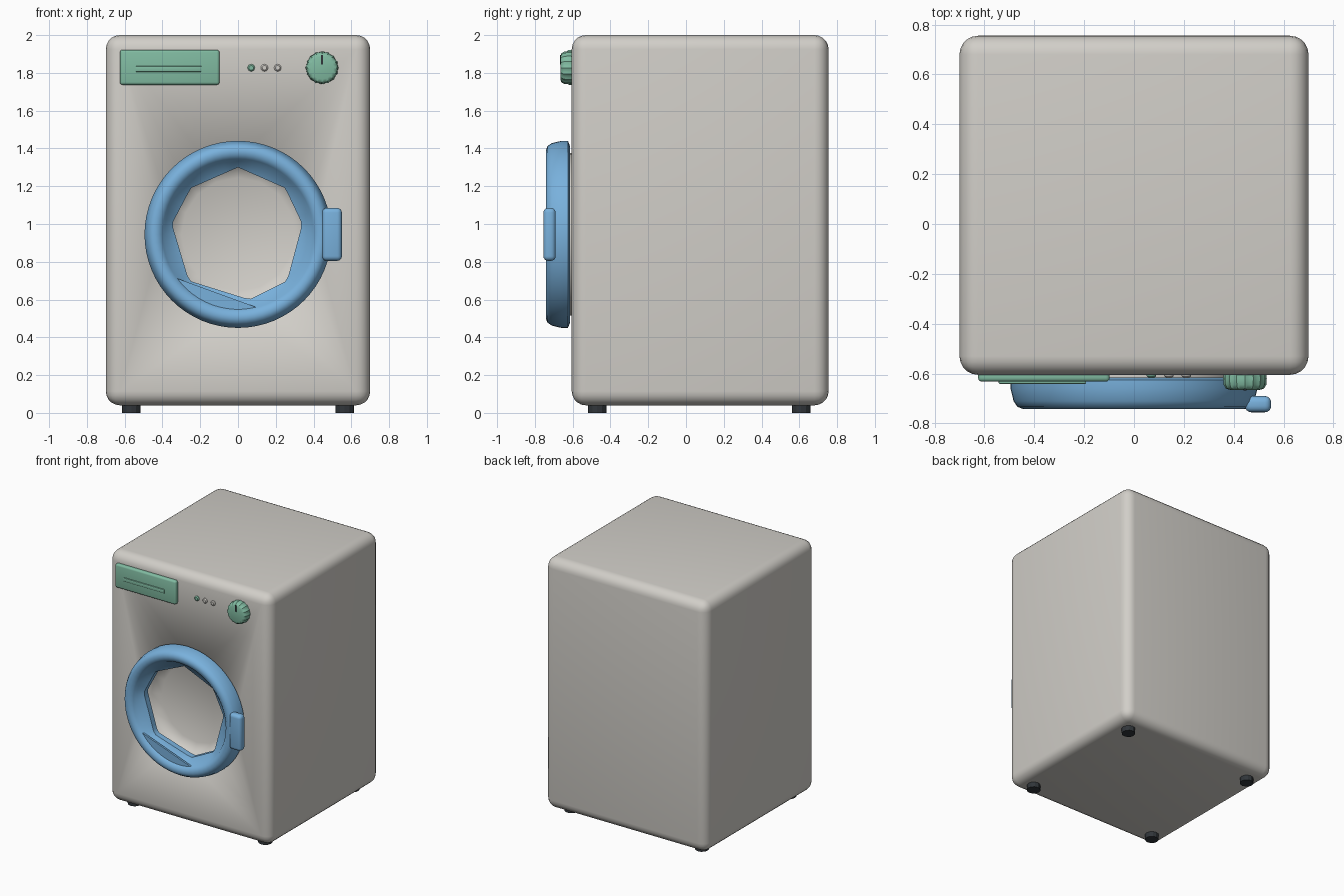
import bpy, bmesh, math
from mathutils import Vector

if "Cube" in bpy.data.objects:
    bpy.data.objects.remove(bpy.data.objects["Cube"], do_unlink=True)


def material(name, rgb):
    m = bpy.data.materials.new(name)
    m.use_nodes = True
    m.diffuse_color = (*rgb, 1)
    bsdf = m.node_tree.nodes["Principled BSDF"]
    bsdf.inputs["Base Color"].default_value = (*rgb, 1)
    bsdf.inputs["Roughness"].default_value = 0.6
    return m


GREY = material("warm grey", (0.64, 0.62, 0.58))
BLUE = material("sky blue", (0.19, 0.44, 0.72))
GREEN = material("sage green", (0.22, 0.50, 0.36))
DARK = material("charcoal", (0.03, 0.036, 0.042))


def finish(name, bm, mat, angle=40):
    bmesh.ops.recalc_face_normals(bm, faces=bm.faces)
    mesh = bpy.data.meshes.new(name)
    bm.to_mesh(mesh)
    bm.free()
    mesh.materials.append(mat)
    ob = bpy.data.objects.new(name, mesh)
    bpy.context.collection.objects.link(ob)
    bpy.ops.object.select_all(action='DESELECT')
    ob.select_set(True)
    bpy.context.view_layer.objects.active = ob
    if angle is None:
        bpy.ops.object.shade_smooth()
    else:
        bpy.ops.object.shade_smooth_by_angle(angle=math.radians(angle))
    return ob


def box_mesh(lo, hi, bevel, segments):
    """Rounded box between two corners."""
    bm = bmesh.new()
    bmesh.ops.create_cube(bm, size=1)
    lo, hi = Vector(lo), Vector(hi)
    for v in bm.verts:
        v.co = (lo + hi) / 2 + v.co * (hi - lo)
    if bevel:
        bmesh.ops.bevel(bm, geom=bm.edges[:], offset=bevel, segments=segments,
                        profile=0.5, affect='EDGES')
    return bm


def box(name, lo, hi, mat, bevel=0.0, segments=2):
    return finish(name, box_mesh(lo, hi, bevel, segments), mat)


def lathe(name, profile, centre, mat, sides, shape=None, closed=False):
    """Turn (radius, y) points about a front-to-back axis at centre (x, z)."""
    bm = bmesh.new()
    rings = []
    for k, (r, y) in enumerate(profile):
        ring = []
        for i in range(sides):
            a = math.tau * i / sides
            rad = shape(k, a, r) if shape else r
            ring.append(bm.verts.new((centre[0] + rad * math.cos(a), y,
                                      centre[1] + rad * math.sin(a))))
        rings.append(ring)
    pairs = list(zip(rings, rings[1:]))
    if closed:
        pairs.append((rings[-1], rings[0]))
    else:
        bm.faces.new(rings[0])
        bm.faces.new(rings[-1])
    for a, b in pairs:
        for i in range(sides):
            j = (i + 1) % sides
            bm.faces.new((a[i], a[j], b[j], b[i]))
    return finish(name, bm, mat)


FRONT = -0.605
DOOR = (0, 0.945)

# Cabinet: rounded box with a drum recess in the front
bm = box_mesh((-0.7, FRONT, 0.04), (0.7, 0.755, 2), 0.075, 5)
bm.faces.ensure_lookup_table()
front = min(bm.faces, key=lambda f: f.calc_center_median().y)
corners = sorted(front.verts, key=lambda v: math.atan2(v.co.z - 1, v.co.x) % math.tau)
bmesh.ops.delete(bm, geom=[front], context='FACES_ONLY')
SIDES, QUARTER = 16, 4


def hole_ring(r, y):
    return [bm.verts.new((r * math.cos(math.tau * i / SIDES), y,
                          DOOR[1] + r * math.sin(math.tau * i / SIDES)))
            for i in range(SIDES)]


rim, wall, floor = hole_ring(0.4, FRONT), hole_ring(0.37, -0.54), hole_ring(0.3, -0.51)
for k, c in enumerate(corners):
    for i in range(k * QUARTER, (k + 1) * QUARTER):
        bm.faces.new((rim[i], rim[(i + 1) % SIDES], c))
    bm.faces.new((c, rim[(k + 1) * QUARTER % SIDES], corners[(k + 1) % 4]))
for a, b in ((rim, wall), (wall, floor)):
    for i in range(SIDES):
        j = (i + 1) % SIDES
        bm.faces.new((a[i], a[j], b[j], b[i]))
bm.faces.new(floor)
finish("cabinet", bm, GREY, None)

# Collar between cabinet and door
lathe("door_collar", [(0.43, -0.6), (0.43, -0.625), (0.4, -0.625), (0.4, -0.6)],
      DOOR, GREY, 32, closed=True)

# Door ring: round outside, eight-cornered opening
opening = [(0.34, 1.0), (0.25, 1.19), (0, 1.3), (-0.25, 1.19),
           (-0.35, 1.0), (-0.26, 0.7), (0.06, 0.6), (0.26, 0.7)]
opening = [Vector((x, z - DOOR[1])) for x, z in opening]


def opening_radius(a):
    """Distance from the door centre to the opening's edge at angle a."""
    d = Vector((math.cos(a), math.sin(a)))
    for p, q in zip(opening, opening[1:] + opening[:1]):
        e = q - p
        den = d.x * e.y - d.y * e.x
        t = (p.x * e.y - p.y * e.x) / den
        s = (p.x * d.y - p.y * d.x) / den
        if t > 0 and -1e-6 <= s <= 1 + 1e-6:
            return t
    return 0.35


door_profile = [(0.47, -0.615), (0.495, -0.625), (0.495, -0.66), (0.483, -0.71),
                (0.468, -0.733), (0.445, -0.742), (0.42, -0.738), (0.4, -0.722),
                (0.388, -0.7), (0, -0.665), (0, -0.62)]
lathe("door_ring", door_profile, DOOR, BLUE, 64, closed=True,
      shape=lambda k, a, r: r if r else opening_radius(a))

# Crescent lip at the lower edge of the door
bm = bmesh.new()
arc = [math.radians(216 + 68 * i / 12) for i in range(13)]
lip = bm.faces.new([bm.verts.new((0.397 * math.cos(a), -0.722,
                                  DOOR[1] + 0.397 * math.sin(a))) for a in arc])
back = bmesh.ops.extrude_face_region(bm, geom=[lip], use_keep_orig=True)["geom"]
bmesh.ops.translate(bm, vec=(0, 0.015, 0),
                    verts=[v for v in back if isinstance(v, bmesh.types.BMVert)])
finish("door_lip", bm, BLUE)

# Door handle
box("door_handle", (0.445, -0.755, 0.805), (0.55, -0.69, 1.085), BLUE, 0.025, 4)

# Detergent drawer with its raised grip
box("detergent_drawer", (-0.625, -0.632, 1.737), (-0.098, -0.59, 1.922), GREEN, 0.014, 3)
box("drawer_grip", (-0.543, -0.641, 1.806), (-0.192, -0.62, 1.836), GREEN, 0.004)

# Fluted programme knob and its pointer
KNOB = (0.445, 1.827)
lathe("programme_knob", [(0.082, -0.59), (0.085, -0.62), (0.083, -0.645),
                         (0.074, -0.66), (0.06, -0.665)], KNOB, GREEN, 48,
      shape=lambda k, a, r: r + (0.0025 * math.cos(16 * a) if k < 4 else 0))
box("knob_pointer", (0.439, -0.667, 1.845), (0.451, -0.66, 1.895), DARK)

# Indicator lights
for i, mat in enumerate((GREEN, GREY, GREY)):
    lathe(f"indicator_light_{i + 1}", [(0.019, -0.595), (0.019, -0.61), (0.012, -0.617)],
          (0.07 + 0.07 * i, 1.827), mat, 16)

# Feet
for sx in (-1, 1):
    for y, end in ((-0.47, "front"), (0.61, "back")):
        bm = bmesh.new()
        bmesh.ops.create_cone(bm, cap_ends=True, segments=12, radius1=0.05,
                              radius2=0.05, depth=0.06)
        bmesh.ops.translate(bm, verts=bm.verts, vec=(sx * 0.565, y, 0.03))
        finish(f"{end}_{'left' if sx > 0 else 'right'}_foot", bm, DARK, 25)
